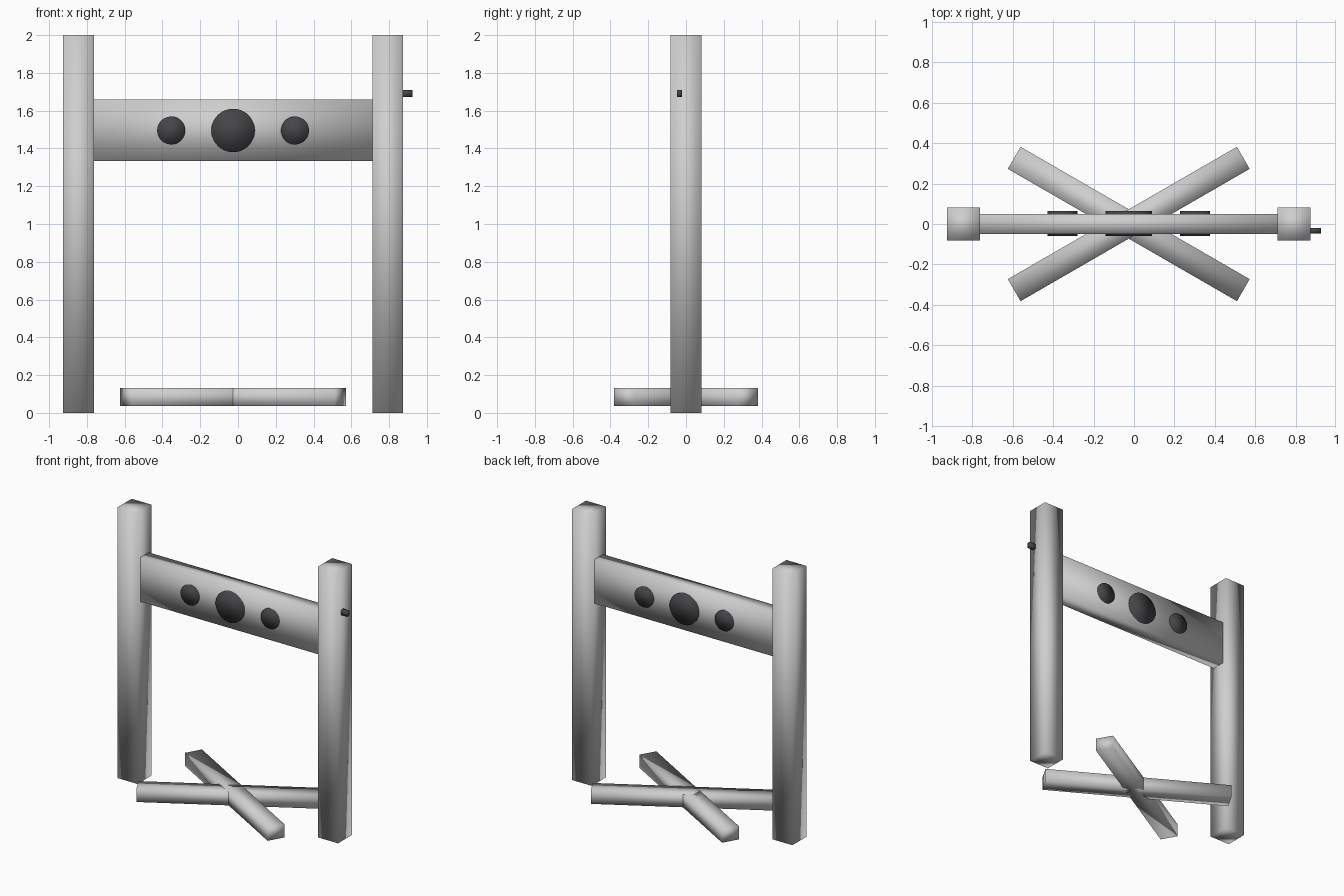
import bpy
from math import radians

default = bpy.data.objects.get("Cube")
if default:
    bpy.data.objects.remove(default, do_unlink=True)


def material(name, colour):
    mat = bpy.data.materials.new(name)
    mat.use_nodes = True
    mat.diffuse_color = colour
    mat.node_tree.nodes["Principled BSDF"].inputs["Base Color"].default_value = colour
    return mat


grey = material("light grey", (0.62, 0.62, 0.62, 1))
dark = material("dark grey", (0.06, 0.06, 0.067, 1))
MIDDLE = -0.026  # centre line of the frame


def finish(name, mat):
    obj = bpy.context.object
    obj.name = obj.data.name = name
    obj.data.materials.append(mat)
    bpy.ops.object.transform_apply(location=False, rotation=True, scale=True)
    bpy.ops.object.shade_smooth()
    return obj


def box(name, centre, size, mat, turn=0):
    bpy.ops.mesh.primitive_cube_add(size=1, location=centre, rotation=(0, 0, radians(turn)))
    bpy.context.object.scale = size
    return finish(name, mat)


def disc(name, x, radius):
    bpy.ops.mesh.primitive_cylinder_add(vertices=48, radius=radius, depth=0.124,
                                        location=(x, 0.002, 1.495), rotation=(radians(90), 0, 0))
    return finish(name, dark)


# Upright posts
for side, name in ((-1, "right_post"), (1, "left_post")):
    box(name, (MIDDLE + side * 0.819, 0, 1), (0.163, 0.163, 2), grey)

# Cross beam between the posts
box("cross_beam", (MIDDLE, 0, 1.497), (1.49, 0.098, 0.326), grey)

# Round dials passing through the beam
disc("centre_dial", MIDDLE, 0.115)
for side, name in ((-1, "right_dial"), (1, "left_dial")):
    disc(name, MIDDLE + side * 0.328, 0.074)

# Crossed floor bars
for turn, name in ((30, "floor_bar_a"), (-30, "floor_bar_b")):
    box(name, (MIDDLE, 0, 0.084), (1.31, 0.126, 0.096), grey, turn)

# Small peg on the outer side of the left post
box("side_peg", (0.893, -0.034, 1.691), (0.064, 0.026, 0.038), dark)
